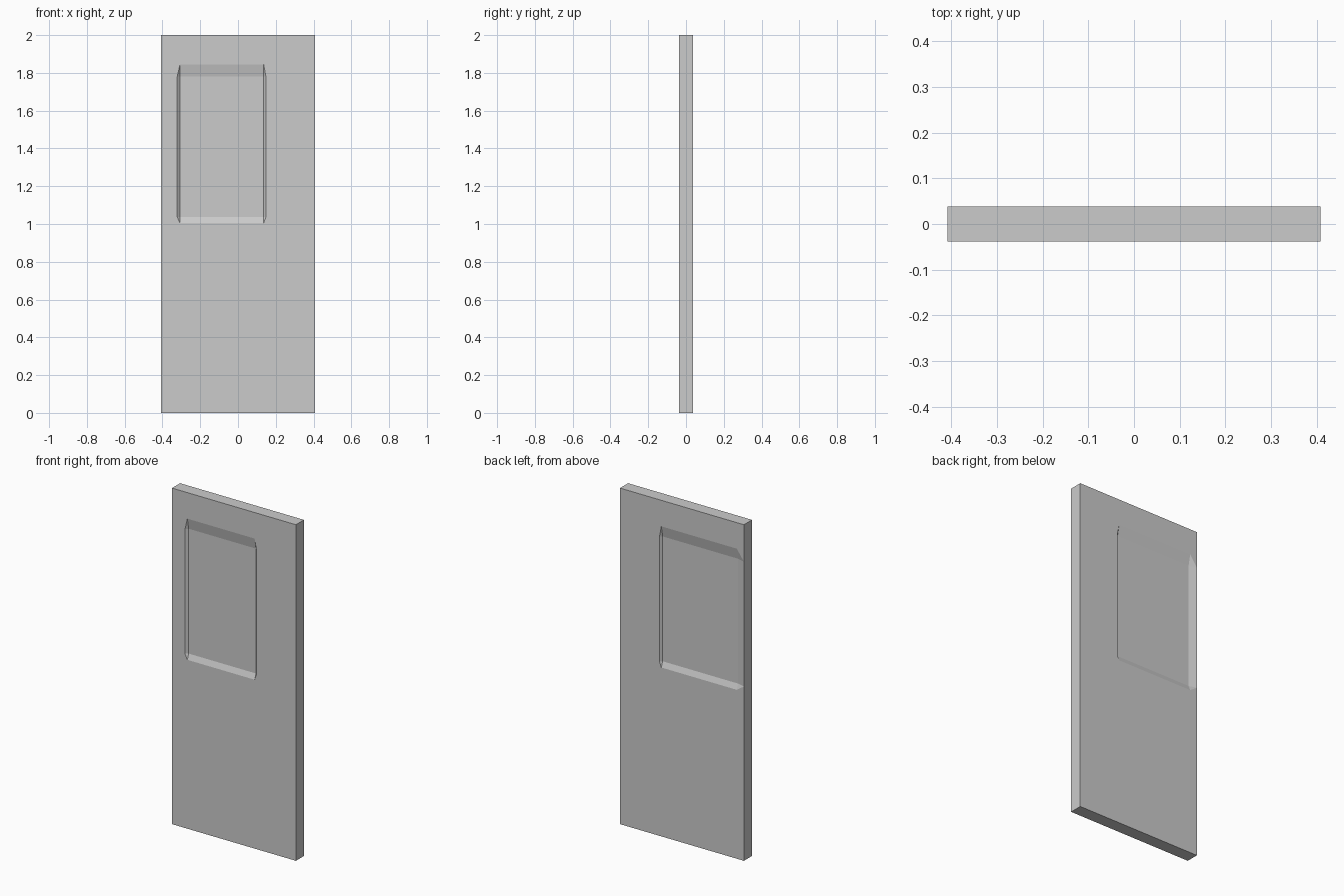
import bpy, bmesh

if "Cube" in bpy.data.objects:
    bpy.data.objects.remove(bpy.data.objects["Cube"])

W, T, H = 0.408, 0.038, 2.0      # half width, half thickness, height
DEPTH = 0.013                    # depth of the window recesses

bm = bmesh.new()


def ring_edges(verts):
    edges = []
    for a, b in zip(verts, verts[1:] + verts[:1]):
        edges.append(bm.edges.get((a, b)) or bm.edges.new((a, b)))
    return edges


def door_side(sign, outer, inner):
    """One broad side of the door with a sloped, corner-cut recess."""
    y = sign * T
    ox0, ox1, oz0, oz1 = outer
    ix0, ix1, iz0, iz1 = inner
    rect = [bm.verts.new((x, y, z)) for x, z in ((-W, 0), (W, 0), (W, H), (-W, H))]
    rim = [bm.verts.new((x, y, z)) for x, z in (
        (ix0, oz0), (ix1, oz0), (ox1, iz0), (ox1, iz1),
        (ix1, oz1), (ix0, oz1), (ox0, iz1), (ox0, iz0))]
    floor = [bm.verts.new((x, y - sign * DEPTH, z)) for x, z in (
        (ix0, iz0), (ix1, iz0), (ix1, iz1), (ix0, iz1))]
    # flat frame around the recess
    bmesh.ops.triangle_fill(bm, edges=ring_edges(rect) + ring_edges(rim),
                            use_beauty=True)
    # recess floor, sloped walls and corner facets
    bm.faces.new(floor)
    for i in range(4):
        j = (i + 1) % 4
        a, b, c = rim[2 * i], rim[2 * i + 1], rim[(2 * i + 2) % 8]
        bm.faces.new((a, b, floor[j], floor[i]))
        bm.faces.new((b, c, floor[j]))
    return rect


# front recess, and the back one that runs out to the door's edge
front = door_side(-1, (-0.322, 0.148, 1.005, 1.845), (-0.307, 0.136, 1.037, 1.78))
back = door_side(1, (-0.4075, 0.148, 1.005, 1.845), (-0.361, 0.136, 1.037, 1.78))

# narrow edges of the door
for i in range(4):
    j = (i + 1) % 4
    bm.faces.new((front[i], front[j], back[j], back[i]))

bmesh.ops.recalc_face_normals(bm, faces=bm.faces[:])
mesh = bpy.data.meshes.new("door_panel")
bm.to_mesh(mesh)
bm.free()
bpy.context.collection.objects.link(bpy.data.objects.new("door_panel", mesh))
